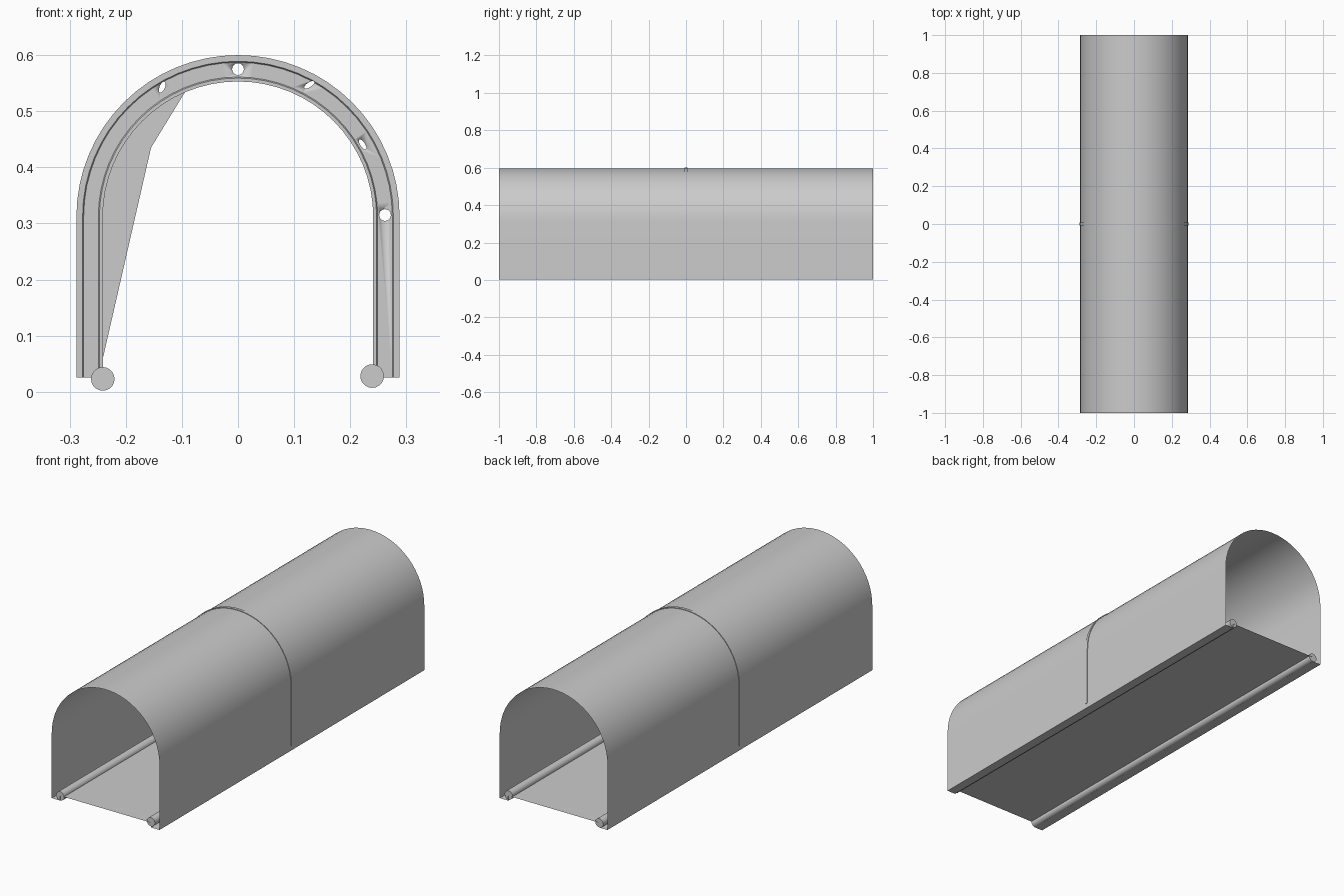
import bpy, bmesh, math
from mathutils import Vector

if "Cube" in bpy.data.objects:
    bpy.data.objects.remove(bpy.data.objects["Cube"])

SPRING = 0.312  # height where the walls turn into the arch


def arch(r, bottom, n=32):
    """Points of a horseshoe line: straight legs and a half circle."""
    pts = [(r, bottom)]
    pts += [(r * math.cos(math.pi * i / n), SPRING + r * math.sin(math.pi * i / n))
            for i in range(n + 1)]
    return pts + [(-r, bottom)]


def finish(bm, name, angle=40):
    me = bpy.data.meshes.new(name)
    bm.to_mesh(me)
    bm.free()
    ob = bpy.data.objects.new(name, me)
    bpy.context.collection.objects.link(ob)
    bpy.ops.object.select_all(action='DESELECT')
    ob.select_set(True)
    bpy.context.view_layer.objects.active = ob
    bpy.ops.object.shade_smooth_by_angle(angle=math.radians(angle))
    return ob


def loft(name, rows, close_rows=False, close_ring=False, caps=False):
    """Skin a list of equally long point rows."""
    bm = bmesh.new()
    vs = [[bm.verts.new(p) for p in row] for row in rows]
    n, m = len(vs), len(vs[0])
    for i in range(n if close_rows else n - 1):
        for j in range(m if close_ring else m - 1):
            a, b = vs[i], vs[(i + 1) % n]
            k = (j + 1) % m
            bm.faces.new((a[j], a[k], b[k], b[j]))
    if caps:
        bm.faces.new(vs[0])
        bm.faces.new(vs[-1])
    bmesh.ops.recalc_face_normals(bm, faces=bm.faces)
    return finish(bm, name)


def cylinder(name, loc, radius, length, sides, scale_x=1, turn=0):
    """Cylinder along y, optionally squashed and turned in the front plane."""
    c, s = math.cos(turn), math.sin(turn)
    rows = []
    for y in (-length / 2, length / 2):
        row = []
        for i in range(sides):
            t = 2 * math.pi * i / sides
            u, v = radius * scale_x * math.cos(t), radius * math.sin(t)
            row.append((loc[0] + u * c - v * s, y, loc[1] + u * s + v * c))
        rows.append(row)
    return loft(name, rows, close_ring=True, caps=True)


# thin tunnel cover: arch, walls, narrow bottom lips and slightly raised floor
profile = arch(0.285, 0.002) + [(-0.24, 0.002), (-0.24, 0.025),
                                (0.24, 0.025), (0.24, 0.002)]
loft("tunnel_cover", [[(x, y, z) for x, z in profile] for y in (-1, 1)],
     close_ring=True)

# side rods along the whole floor
for name, x, z in (("left_rod", -0.241, 0.023), ("right_rod", 0.239, 0.028)):
    cylinder(name, (x, z), 0.021, 1.998, 20)

# middle rib: flat web with thicker inner and outer flanges
section = [(0.288, -0.007), (0.288, 0.007), (0.277, 0.007), (0.275, 0.004),
           (0.249, 0.004), (0.247, 0.007), (0.241, 0.007), (0.241, -0.007),
           (0.247, -0.007), (0.249, -0.004), (0.275, -0.004), (0.277, -0.007)]
lines = [[(x, y, z) for x, z in arch(r, 0.025)] for r, y in section]
rib = loft("middle_rib", list(zip(*lines)), close_ring=True, caps=True)

# round and slotted holes through the rib
holes = [(0.262, 0.315, 1, 0), (0.222, 0.441, 0.4, 0.6), (0.127, 0.547, 0.4, -1.0),
         (0.0, 0.575, 1, 0), (-0.135, 0.543, 0.45, -0.4)]
for i, (x, z, squash, turn) in enumerate(holes):
    cutter = cylinder(f"hole_cutter_{i}", (x, z), 0.0105, 0.1, 16, squash, turn)
    cutter.hide_render = True
    cutter.hide_set(True)
    mod = rib.modifiers.new(f"hole_{i}", 'BOOLEAN')
    mod.operation = 'DIFFERENCE'
    mod.solver = 'EXACT'
    mod.object = cutter

# thin gusset panel on the inner left of the rib
edge = [(x, z) for x, z in arch(0.243, 0.05) if x < -0.075 and z < 0.55]
bm = bmesh.new()
hub = bm.verts.new((-0.155, 0, 0.435))
rim = [bm.verts.new((x, 0, z)) for x, z in edge]
for a, b in zip(rim, rim[1:]):
    bm.faces.new((hub, a, b))
finish(bm, "gusset_panel")
